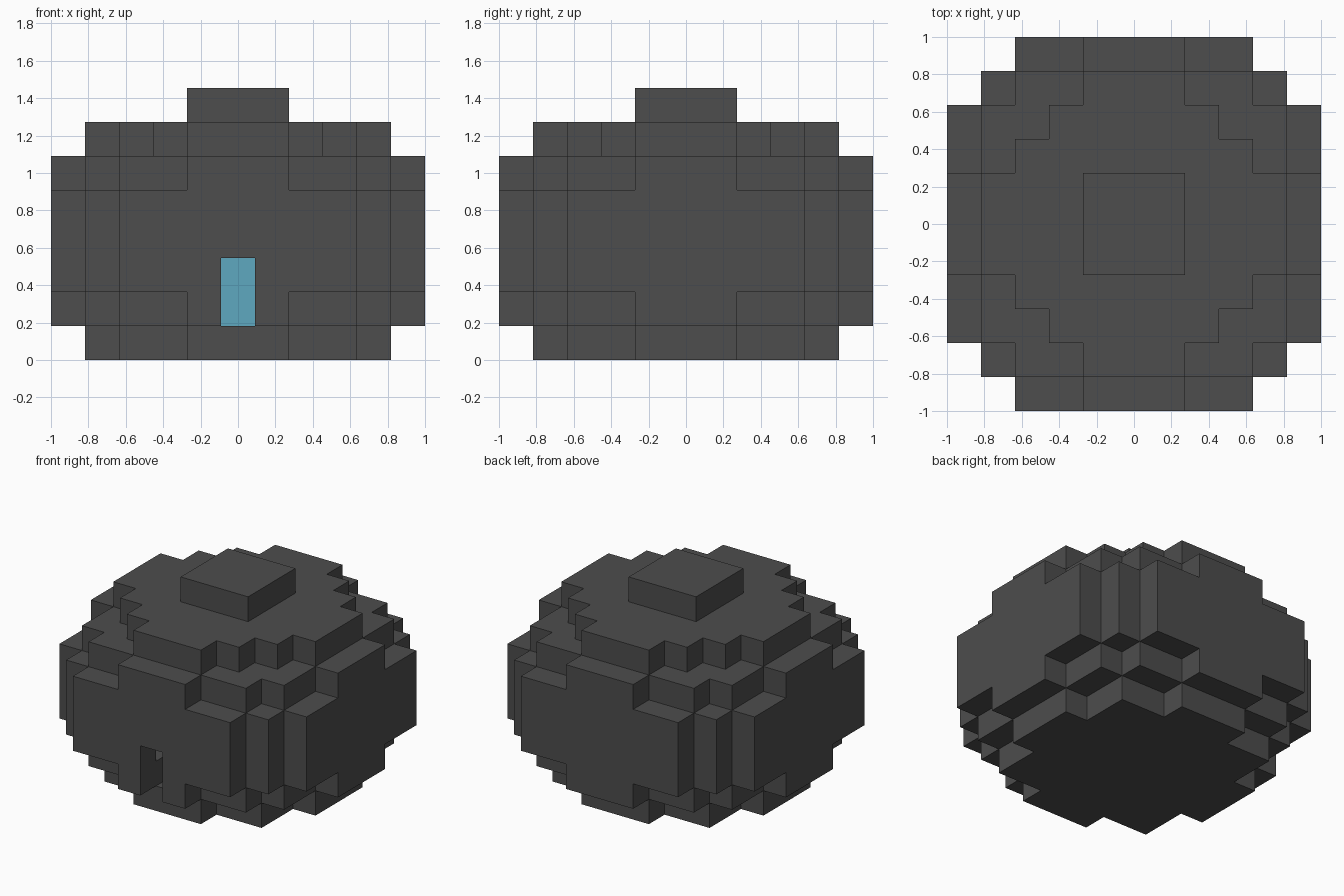
import bpy
import bmesh
import math
from mathutils import Vector

U = 2 / 11  # edge length of one block

cube = bpy.data.objects.get("Cube")
if cube:
    bpy.data.objects.remove(cube, do_unlink=True)


def make_material(name, rgb):
    mat = bpy.data.materials.new(name)
    mat.use_nodes = True
    color = (*rgb, 1)
    mat.diffuse_color = color
    shader = next(n for n in mat.node_tree.nodes if n.type == "BSDF_PRINCIPLED")
    shader.inputs["Base Color"].default_value = color
    shader.inputs["Roughness"].default_value = 0.9
    return mat


def footprint(layer, rects):
    """Blocks of one layer, as a union of centred rectangles."""
    return {(x, y, layer)
            for hx, hy in rects
            for x in range(-hx, hx + 1)
            for y in range(-hy, hy + 1)}


def build_blocks(name, cells, mat):
    """Skin a set of blocks with its exposed faces only."""
    bm = bmesh.new()
    verts = {}

    def vert(corner):
        key = tuple(round(2 * c) for c in corner)
        if key not in verts:
            verts[key] = bm.verts.new(corner * U)
        return verts[key]

    for cell in cells:
        centre = Vector(cell) + Vector((0, 0, 0.5))
        for axis in range(3):
            for sign in (-1, 1):
                n = Vector((0, 0, 0))
                n[axis] = sign
                if tuple(c + int(d) for c, d in zip(cell, n)) in cells:
                    continue
                a = Vector((0, 0, 0))
                a[(axis + 1) % 3] = 0.5
                b = n.cross(a)
                mid = centre + n / 2
                bm.faces.new([vert(mid + o) for o in (a + b, b - a, -a - b, a - b)])

    # Make normals agree with the outward side, then merge flat areas
    bm.normal_update()
    for face in bm.faces:
        c = face.calc_center_median() / U
        inside = c - face.normal / 2 - Vector((0, 0, 0.5))
        if tuple(round(v) for v in inside) not in cells:
            face.normal_flip()
    bmesh.ops.dissolve_limit(bm, angle_limit=math.radians(1),
                             verts=bm.verts[:], edges=bm.edges[:])
    mesh = bpy.data.meshes.new(name)
    bm.to_mesh(mesh)
    bm.free()
    mesh.materials.append(mat)
    obj = bpy.data.objects.new(name, mesh)
    bpy.context.collection.objects.link(obj)
    return obj


charcoal = make_material("charcoal", (0.074, 0.074, 0.074))
sky_blue = make_material("sky_blue", (0.114, 0.392, 0.527))

# Stepped outline of each layer, bottom to top
wide = [(5, 3), (4, 4), (3, 5)]
shoulder = [(5, 1), (4, 3), (3, 4), (1, 5)]
layers = [
    [(4, 1), (3, 3), (1, 4)],
    shoulder, wide, wide, wide, shoulder,
    [(4, 1), (3, 2), (2, 3), (1, 4)],
    [(1, 1)],
]
shell = set().union(*(footprint(i, r) for i, r in enumerate(layers)))

# Hollow room inside the shell
narrow_room = [(3, 1), (2, 2), (1, 3)]
wide_room = [(4, 2), (3, 3), (2, 4)]
rooms = {1: narrow_room, 2: wide_room, 3: wide_room, 4: wide_room, 5: narrow_room}
for i, rects in rooms.items():
    shell -= footprint(i, rects)

# Doorway through the front wall
shell -= {(0, y, z) for y in (-5, -4) for z in (1, 2)}

build_blocks("dome_shell", shell, charcoal)

# Pillar standing in the middle of the room
build_blocks("inner_pillar", {(0, 0, 1), (0, 0, 2)}, sky_blue)
